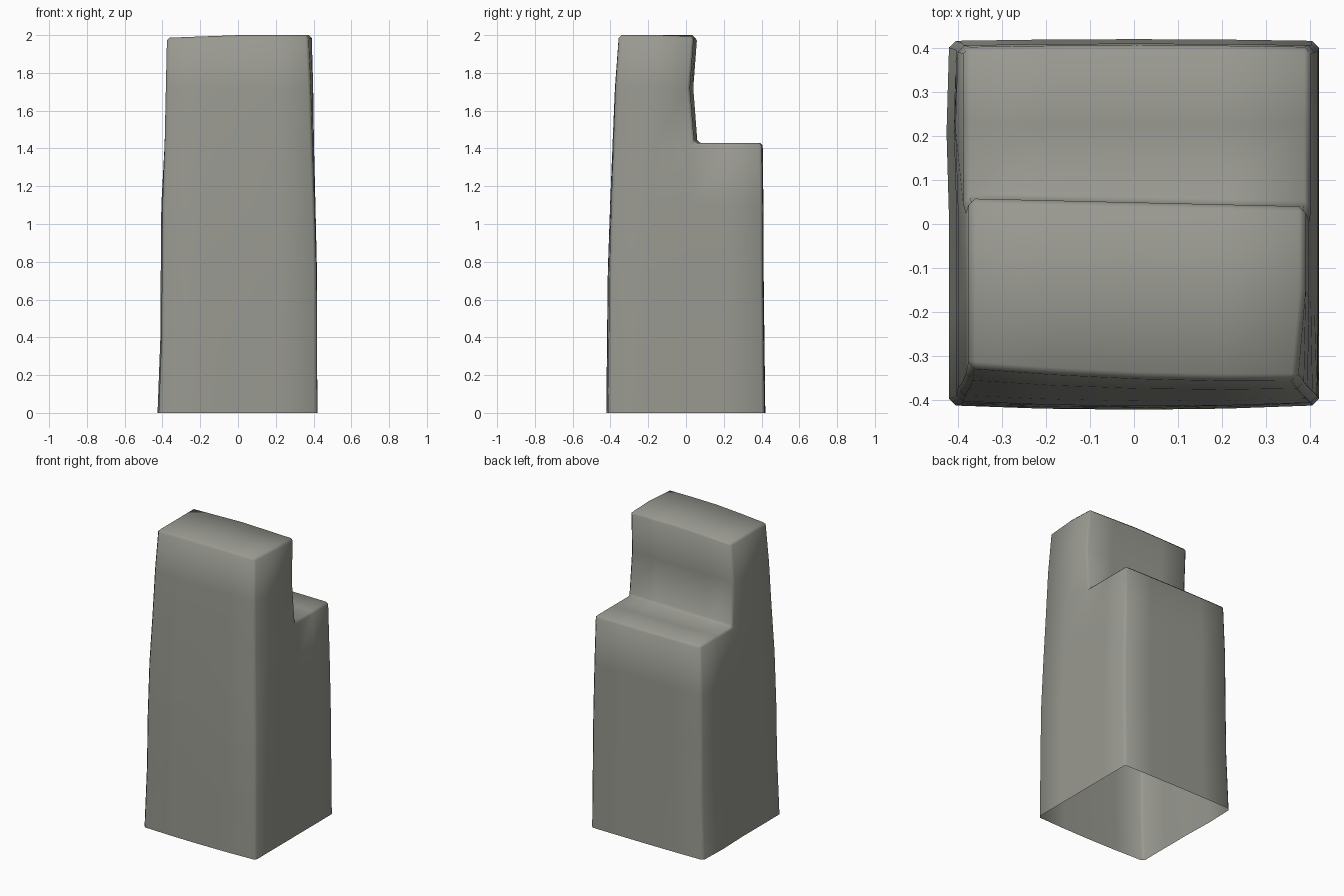
import bpy, bmesh, math

if "Cube" in bpy.data.objects:
    bpy.data.objects.remove(bpy.data.objects["Cube"])

# Height stations and the outline of the block at each of them
Z      = [0.00, 0.40, 0.75, 1.10, 1.43, 1.72, 2.00]
LEFT   = [-.420, -.405, -.403, -.400, -.388, -.382, -.376]
RIGHT  = [.420, .419, .418, .410, .402, .398, .390]
FRONT  = [-.418, -.414, -.410, -.398, -.384, -.370, -.347]
RISER  = [0.0, 0.0, 0.01, 0.03, .052, .030, .050]
BACK   = [.416, .411, .407, .406, .402, .402, .402]
NX, NY, SPLIT, STEP = 4, 4, 2, 4


def place(i, j, k):
    """Position of a lattice point, with a slight hand-hewn waviness."""
    u = i / NX * 2 - 1
    if j <= SPLIT:
        y = FRONT[k] + (RISER[k] - FRONT[k]) * j / SPLIT
    else:
        y = RISER[k] + (BACK[k] - RISER[k]) * (j - SPLIT) / (NY - SPLIT)
    x = LEFT[k] + (RIGHT[k] - LEFT[k]) * i / NX
    z = Z[k]
    top = k / (len(Z) - 1)
    if j == 0:                                   # front face bows and twists
        y += -.004 * (1 - u * u) - .014 * u * top ** 2 + .006 * u * u
        if i == NX:
            x -= .018 * top ** 2
    if j == SPLIT and k >= STEP:                 # riser slants a little
        y -= .009 * u
    if j == NY:
        y += .004 * (1 - u * u)
    if i == 0 and j == 3 and k < STEP:
        x -= .006
    if k == len(Z) - 1:                          # top dips at the left
        z -= .014 * max(0, -u) + .006 * max(0, u) * (j == SPLIT)
    return x, y, z


def filled(i, j, k):
    return (0 <= i < NX and 0 <= j < NY and 0 <= k < len(Z) - 1
            and not (j >= SPLIT and k >= STEP))


bm = bmesh.new()
verts = {}


def vert(p):
    if p not in verts:
        verts[p] = bm.verts.new(place(*p))
    return verts[p]


# Skin of the stepped block, left open underneath
for i in range(NX):
    for j in range(NY):
        for k in range(len(Z) - 1):
            if not filled(i, j, k):
                continue
            for axis in range(3):
                for side in (0, 1):
                    n = [i, j, k]
                    n[axis] += 1 if side else -1
                    if filled(*n) or n[2] < 0:
                        continue
                    a, b = [t for t in range(3) if t != axis]
                    quad = []
                    for da, db in ((0, 0), (1, 0), (1, 1), (0, 1)):
                        p = [i, j, k]
                        p[axis] += side
                        p[a] += da
                        p[b] += db
                        quad.append(vert(tuple(p)))
                    if (axis == 1) == bool(side):
                        quad.reverse()
                    bm.faces.new(quad)
bmesh.ops.recalc_face_normals(bm, faces=bm.faces)
top_face = max(bm.faces, key=lambda f: f.calc_center_median().z)
if top_face.normal.z < 0:
    bmesh.ops.reverse_faces(bm, faces=bm.faces)

# Narrow worn edges
hard = [e for e in bm.edges if len(e.link_faces) == 2
        and e.calc_face_angle() > math.radians(50)]
bmesh.ops.bevel(bm, geom=hard, offset=.015, segments=1, affect='EDGES',
                profile=.5, clamp_overlap=True)
for f in bm.faces:
    f.smooth = True

mesh = bpy.data.meshes.new("stepped_stone_block")
bm.to_mesh(mesh)
bm.free()
block = bpy.data.objects.new("stepped_stone_block", mesh)
bpy.context.collection.objects.link(block)

stone = bpy.data.materials.new("warm grey stone")
stone.diffuse_color = (.32, .32, .285, 1)
stone.use_nodes = True
stone.node_tree.nodes["Principled BSDF"].inputs["Base Color"].default_value = stone.diffuse_color
mesh.materials.append(stone)
